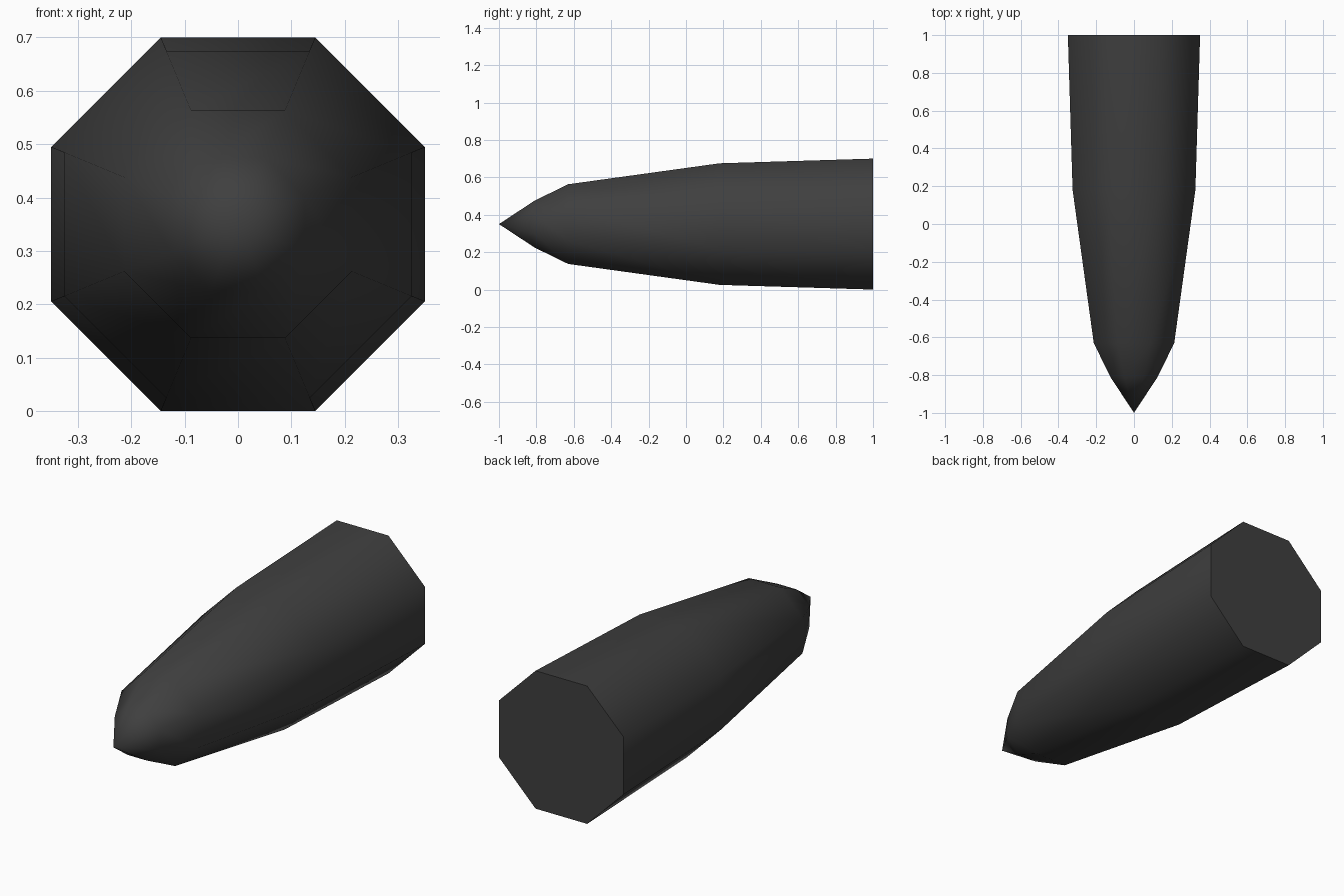
import bpy, bmesh, math

cube = bpy.data.objects.get("Cube")
if cube:
    bpy.data.objects.remove(cube, do_unlink=True)

SIDES = 8
CENTRE_Z = 0.35
# (y, half width across flats), from the flat base to the last ring before the tip
PROFILE = [(1.0, 0.35), (0.18, 0.325), (-0.63, 0.213), (-0.81, 0.125)]

charcoal = bpy.data.materials.new("charcoal")
charcoal.use_nodes = True
colour = (0.05, 0.05, 0.05, 1)
charcoal.diffuse_color = colour
charcoal.node_tree.nodes["Principled BSDF"].inputs["Base Color"].default_value = colour


def ring(bm, y, apothem):
    r = apothem / math.cos(math.pi / SIDES)
    angles = [(i + 0.5) * math.tau / SIDES for i in range(SIDES)]
    return [bm.verts.new((r * math.cos(a), y, CENTRE_Z + r * math.sin(a))) for a in angles]


# Tapered eight-sided body with a pointed nose
bm = bmesh.new()
rings = [ring(bm, y, a) for y, a in PROFILE]
tip = bm.verts.new((0, -1, CENTRE_Z))
for i in range(SIDES):
    j = (i + 1) % SIDES
    for a, b in zip(rings, rings[1:]):
        bm.faces.new((a[i], a[j], b[j], b[i]))
    bm.faces.new((rings[-1][i], rings[-1][j], tip))
bm.faces.new(rings[0])
bmesh.ops.recalc_face_normals(bm, faces=bm.faces)

mesh = bpy.data.meshes.new("pointed_body")
bm.to_mesh(mesh)
bm.free()
mesh.materials.append(charcoal)
body = bpy.data.objects.new("pointed_body", mesh)
bpy.context.collection.objects.link(body)

# Smooth sides, crisp rim around the flat base
bpy.ops.object.select_all(action="DESELECT")
body.select_set(True)
bpy.context.view_layer.objects.active = body
bpy.ops.object.shade_smooth_by_angle(angle=math.radians(60))
